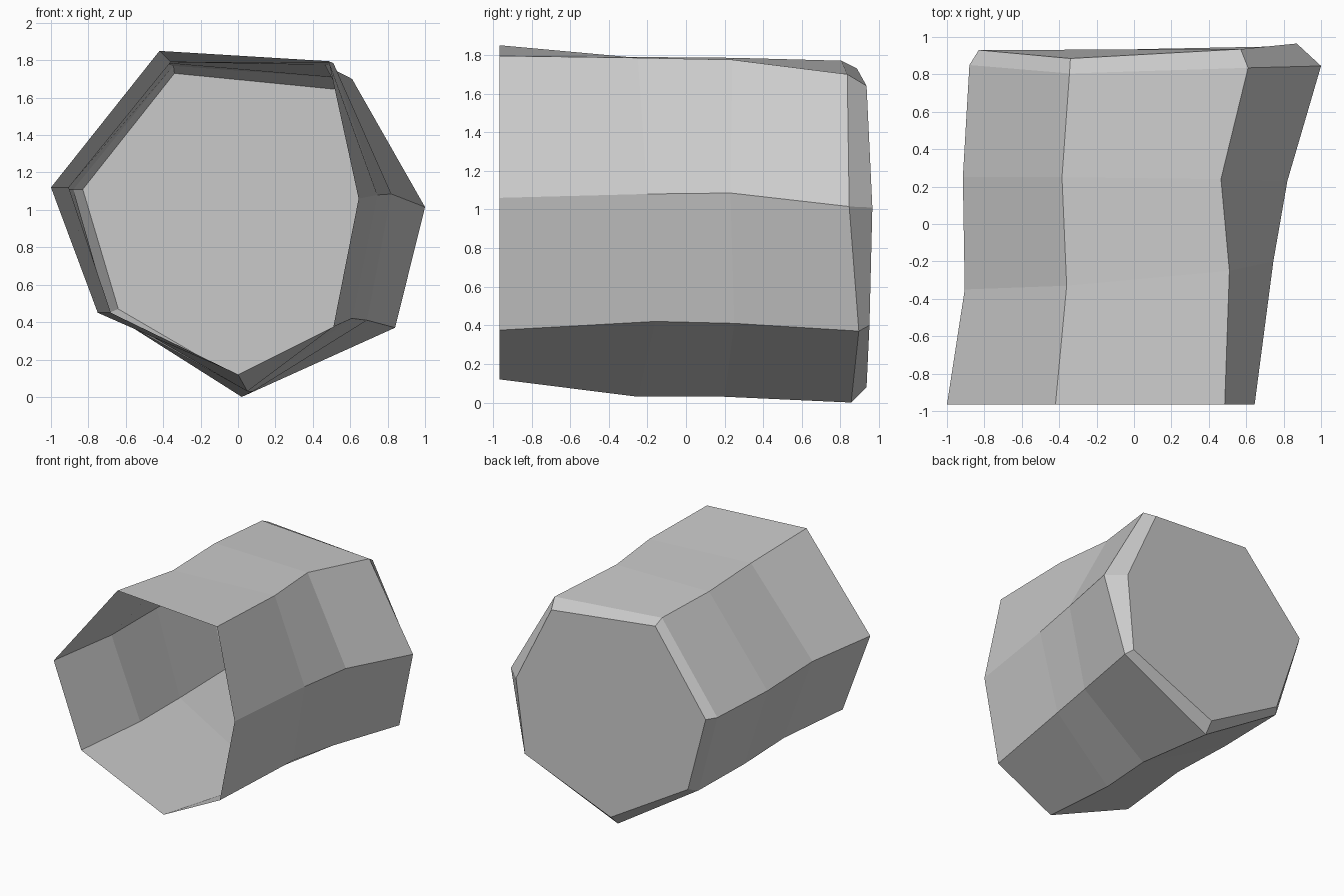
import bpy
import bmesh

cube = bpy.data.objects.get("Cube")
if cube:
    bpy.data.objects.remove(cube, do_unlink=True)


def make_material(name, color):
    material = bpy.data.materials.new(name)
    material.use_nodes = True
    material.diffuse_color = color
    shader = material.node_tree.nodes["Principled BSDF"]
    shader.inputs["Base Color"].default_value = color
    shader.inputs["Roughness"].default_value = 0.8
    return material


# Long ridges of the seven-sided shell, each a path from the open rim
# at the front, past two bends and the shoulder, to the closed end
ridges = {
    "left top": [(-.42, -.965, 1.85), (-.36, -.33, 1.79), (-.385, .25, 1.785),
                 (-.345, .805, 1.77), (-.34, .885, 1.73)],
    "right top": [(.485, -.965, 1.795), (.51, -.25, 1.785), (.465, .24, 1.775),
                  (.61, .835, 1.7), (.57, .935, 1.64)],
    "right middle": [(.645, -.965, 1.06), (.745, -.2, 1.08), (.82, .23, 1.085),
                     (1, .845, 1.015), (.87, .965, 1.01)],
    "right low": [(.51, -.965, .375), (.61, -.16, .42), (.69, .25, .41),
                  (.84, .895, .37), (.8, .95, .4)],
    "bottom": [(0, -.965, .12), (.05, -.25, .03), (.08, .2, .03),
               (.02, .855, 0), (.03, .935, .08)],
    "left low": [(-.75, -.965, .45), (-.68, -.3, .45), (-.69, .23, .44),
                 (-.69, .82, .45), (-.64, .89, .47)],
    "left middle": [(-1, -.965, 1.12), (-.905, -.35, 1.12), (-.915, .25, 1.11),
                    (-.88, .85, 1.11), (-.83, .93, 1.11)],
}


def skin_ridges(bm, paths):
    """Bridge neighbouring paths with quads and close their far ends."""
    rails = [[bm.verts.new(point) for point in path] for path in paths]
    for index, rail in enumerate(rails):
        neighbour = rails[(index + 1) % len(rails)]
        for step in range(len(rail) - 1):
            bm.faces.new((rail[step], neighbour[step],
                          neighbour[step + 1], rail[step + 1]))
    end_cap = bm.faces.new([rail[-1] for rail in rails])
    return end_cap


# Open barrel shell with flat sides, chamfered shoulder and closed back
bm = bmesh.new()
end_cap = skin_ridges(bm, ridges.values())
bm.normal_update()
if end_cap.normal.y < 0:
    bmesh.ops.reverse_faces(bm, faces=bm.faces[:])

mesh = bpy.data.meshes.new("open_barrel")
bm.to_mesh(mesh)
bm.free()
mesh.materials.append(make_material("plain grey", (0.6, 0.6, 0.6, 1.0)))
mesh.shade_flat()

barrel = bpy.data.objects.new("open_barrel", mesh)
bpy.context.collection.objects.link(barrel)
